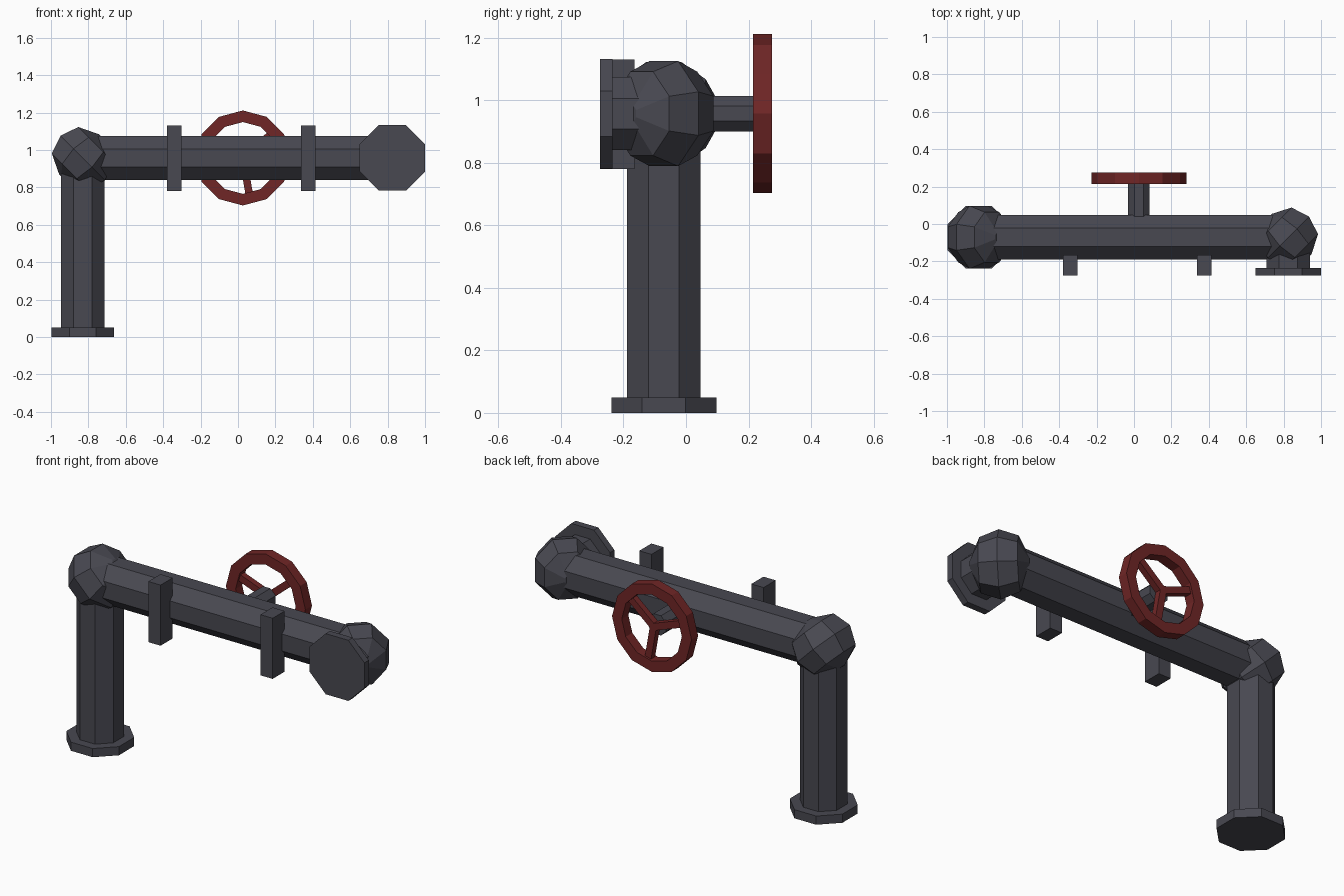
import bpy, bmesh, math
from mathutils import Vector, Matrix

if "Cube" in bpy.data.objects:
    bpy.data.objects.remove(bpy.data.objects["Cube"])


def material(name, rgb):
    m = bpy.data.materials.new(name)
    m.diffuse_color = (*rgb, 1)
    m.use_nodes = True
    m.node_tree.nodes["Principled BSDF"].inputs["Base Color"].default_value = m.diffuse_color
    return m


IRON = material("dark iron", (0.065, 0.065, 0.082))
RED = material("dark red", (0.16, 0.019, 0.019))


def finish(bm, name, mat):
    bmesh.ops.recalc_face_normals(bm, faces=bm.faces)
    me = bpy.data.meshes.new(name)
    bm.to_mesh(me)
    bm.free()
    me.materials.append(mat)
    ob = bpy.data.objects.new(name, me)
    bpy.context.collection.objects.link(ob)
    return ob


def lathe(name, axis, side, centre, profile, mat, n=8, squash=1.0, phase=0.5, closed=False):
    """Spin (along axis, radius) points; side is the direction of angle zero."""
    a, s = Vector(axis).normalized(), Vector(side).normalized()
    t, c = a.cross(s), Vector(centre)
    bm = bmesh.new()
    rings = []
    for p, r in profile:
        rings.append([bm.verts.new(c + a * p + s * (r * squash * math.cos(w)) + t * (r * math.sin(w)))
                      for w in (2 * math.pi * (i + phase) / n for i in range(n))])
    pairs = list(zip(rings, rings[1:]))
    if closed:
        pairs.append((rings[-1], rings[0]))
    for lo, hi in pairs:
        for i in range(n):
            j = (i + 1) % n
            bm.faces.new((lo[i], lo[j], hi[j], hi[i]))
    if not closed:
        bm.faces.new(rings[0])
        bm.faces.new(rings[-1])
    return finish(bm, name, mat)


K = 1 / math.cos(math.pi / 8)   # flat-to-corner factor of an octagon


def tube(name, axis, side, centre, start, end, flat_radius):
    return lathe(name, axis, side, centre, [(start, flat_radius * K), (end, flat_radius * K)], IRON)


def box(name, centre, size, mat, rot=Matrix()):
    bm = bmesh.new()
    bmesh.ops.create_cube(bm, size=1, matrix=Matrix.Translation(centre) @ rot @ Matrix.Diagonal((*size, 1)))
    return finish(bm, name, mat)


X, Y, Z = (1, 0, 0), (0, 1, 0), (0, 0, 1)
PY, PZ = -0.071, 0.957          # pipe axis
LX, RX = -0.83, 0.825           # the two corners

# Pipes and flanges
tube("main_pipe", X, Z, (0, PY, PZ), LX, RX, 0.118)
tube("standing_pipe", Z, X, (LX, PY, 0), 0.04, PZ, 0.117)
tube("base_flange", Z, X, (LX, PY, 0), 0, 0.05, 0.168)
tube("outlet_neck", Y, Z, (RX, 0, PZ), -0.24, PY, 0.117)
tube("outlet_flange", Y, Z, (RX, 0, PZ), -0.275, -0.235, 0.175)

# Faceted elbows, each spun around the diagonal of its bend
elbow = [(-0.151, 0.03), (-0.1, 0.134 * K), (0, 0.168 * K), (0.1, 0.134 * K), (0.151, 0.03)]
lathe("left_elbow", (1, 0, 1), (-1, 0, 1), (LX, PY, PZ), elbow, IRON)
lathe("right_elbow", (1, -1, 0), (1, 1, 0), (RX, PY, PZ), elbow, IRON, squash=0.93)

# Wall brackets
for side, x in (("left", -0.341), ("right", 0.375)):
    box(side + "_bracket", (x, -0.22, 0.955), (0.078, 0.11, 0.35), IRON)

# Valve stem and hand wheel
WX = 0.026
tube("valve_stem", Y, Z, (WX, 0, PZ), 0.0, 0.225, 0.057)
lathe("wheel_rim", Y, Z, (WX, 0, PZ),
      [(0.215, 0.254), (0.275, 0.254), (0.275, 0.192), (0.215, 0.192)],
      RED, n=12, phase=0, closed=True)
for i in range(3):
    ang = math.radians(40 + 120 * i)
    d = Vector((math.cos(ang), 0, math.sin(ang)))
    box("wheel_spoke_%d" % (i + 1), Vector((WX, 0.245, PZ)) + d * 0.1, (0.2, 0.036, 0.04), RED,
        Matrix.Rotation(-ang, 4, 'Y'))
